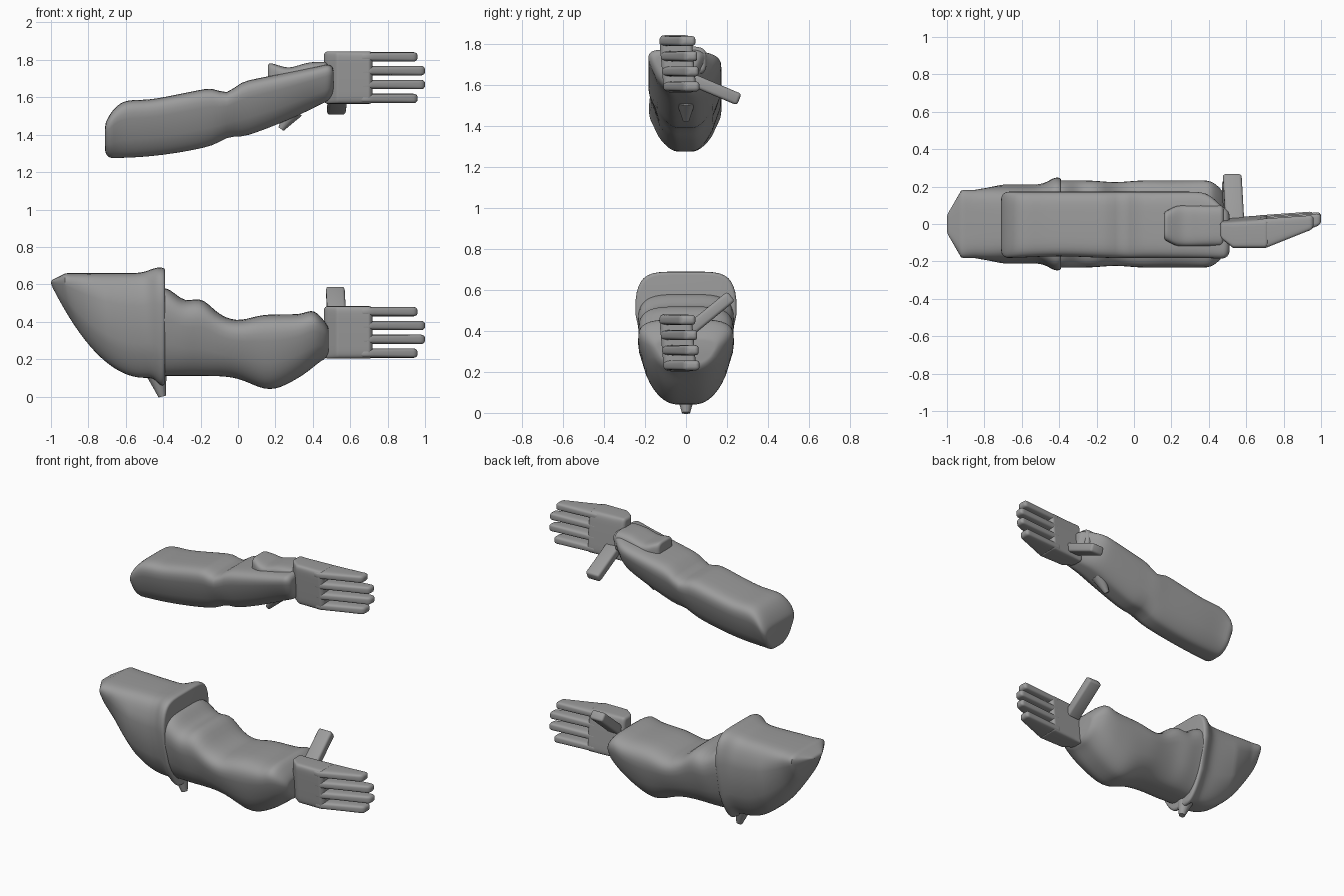
import bpy, bmesh, math
from mathutils import Vector

old_cube = bpy.data.objects.get("Cube")
if old_cube:
    bpy.data.objects.remove(old_cube, do_unlink=True)

shade = (0.33, 0.33, 0.33, 1)
grey = bpy.data.materials.new("plain grey")
grey.use_nodes = True
grey.diffuse_color = shade
grey.node_tree.nodes["Principled BSDF"].inputs["Base Color"].default_value = shade


def swell(x, centre, spread):
    """Soft bump of height one, used for folds and dips in the cloth."""
    return math.exp(-((x - centre) / spread) ** 2)


def power(value, exponent):
    return math.copysign(abs(value) ** exponent, value)


def finish(name, bm):
    bmesh.ops.recalc_face_normals(bm, faces=bm.faces)
    mesh = bpy.data.meshes.new(name)
    bm.to_mesh(mesh)
    bm.free()
    mesh.materials.append(grey)
    mesh.shade_smooth()
    mesh.set_sharp_from_angle(angle=math.radians(40))
    obj = bpy.data.objects.new(name, mesh)
    bpy.context.collection.objects.link(obj)


def loft(name, start, end, bottom, top, front, back, pinch=lambda x: 0,
         boxy=0.4, taper=0.0, fillet=0.02, tilt=0.0, rings=48, sides=40):
    """Skin rounded cross-sections along x; the outline is given by functions of x."""
    bm = bmesh.new()
    loops = []
    for i in range(rings + 1):
        # Rings crowd towards both ends, where the edges are rounded
        x = start + (end - start) * (1 - math.cos(math.pi * i / rings)) / 2
        depth = min(1, (x - start) / fillet, (end - x) / fillet)
        inset = fillet * (1 - math.sqrt(max(0, 1 - (1 - depth) ** 2)))
        low, high = bottom(x) + inset, top(x) - inset
        near, far = front(x) + inset, back(x) - inset
        loop = []
        for k in range(sides):
            angle = math.tau * (k + 0.5) / sides
            v = (1 + power(math.sin(angle), boxy)) / 2
            u = power(math.cos(angle), boxy)
            u *= 1 - taper * (1 - v) ** 2 - pinch(x) * swell(v, 1, 0.35)
            z = low + (high - low) * v
            y = (near + far) / 2 + u * (far - near) / 2 + tilt * (v - 0.5)
            loop.append(bm.verts.new((x, y, z)))
        loops.append(loop)
    for a, b in zip(loops, loops[1:]):
        for k in range(sides):
            n = (k + 1) % sides
            bm.faces.new((a[k], a[n], b[n], b[k]))
    bm.faces.new(loops[0])
    bm.faces.new(loops[-1])
    finish(name, bm)


def bar(name, base, tip, width, thick):
    """Straight rounded bar, flat across x."""
    base, tip = Vector(base), Vector(tip)
    across = Vector((1, 0, 0))
    normal = (tip - base).normalized().cross(across)
    bm = bmesh.new()
    bmesh.ops.create_cube(bm, size=1)
    for v in bm.verts:
        x, y, z = v.co
        v.co = (base + tip) / 2 + across * x * width + normal * y * thick + (tip - base) * z
    bm.normal_update()
    bmesh.ops.bevel(bm, geom=bm.edges[:], offset=thick / 4, segments=3, profile=0.5, affect='EDGES')
    finish(name, bm)


def spur(name, base, tip, radius):
    """Small pointed fold of cloth."""
    base, tip = Vector(base), Vector(tip)
    bm = bmesh.new()
    bmesh.ops.create_cone(bm, cap_ends=True, segments=16, radius1=radius,
                          radius2=radius / 3, depth=(tip - base).length)
    turn = (tip - base).to_track_quat('Z', 'Y')
    for v in bm.verts:
        v.co = (base + tip) / 2 + turn @ v.co
    finish(name, bm)


def hand(side, height, thumb_base, thumb_tip):
    lean = 0.09  # the hand leans back towards its lower edge

    def front_edge(x):
        return -0.12 + 0.4 * max(0, x - 0.7) + 0.8 * max(0, 0.53 - x)

    def back_edge(x):
        return 0.07 * x - 0.01

    span = 0.14
    loft(side + "_palm", 0.46, 0.72, lambda x: height - span, lambda x: height + span,
         front_edge, back_edge, boxy=0.25, tilt=-2 * span * lean)
    # Four fingers, the middle two longer
    for i in range(4):
        offset = (1.5 - i) * 0.074
        z = height + offset
        shift = -lean * offset
        reach = 1.0 if i in (1, 2) else 0.96
        loft(side + "_finger_" + str(i + 1), 0.65, reach,
             lambda x: z - 0.025, lambda x: z + 0.025,
             lambda x: front_edge(x) + shift, lambda x: back_edge(x) + shift,
             boxy=0.5, rings=24, sides=24)
    bar(side + "_thumb", thumb_base, thumb_tip, 0.1, 0.06)


# Upper arm: rising sleeve with a dip midway and a narrowed wrist
loft("upper_sleeve", -0.71, 0.51,
     lambda x: 1.38 + 0.31 * x + 0.23 * x * x + 0.02 * swell(x, -0.05, 0.06),
     lambda x: (1.68 + 0.2 * x - 0.04 * swell(x, -0.06, 0.06)
                + 0.02 * swell(x, -0.6, 0.1) - 0.06 * swell(x, -0.72, 0.06)),
     lambda x: -0.19 + 0.01 * swell(x, -0.4, 0.2),
     lambda x: 0.18 - 0.09 * swell(x, 0.5, 0.08),
     taper=0.6, fillet=0.04)
loft("upper_cuff_fold", 0.16, 0.48,
     lambda x: 1.65, lambda x: 1.79 - 0.03 * swell(x, 0.27, 0.08),
     lambda x: -0.12 + 0.03 * swell(x, 0.16, 0.05),
     lambda x: 0.1 - 0.03 * swell(x, 0.16, 0.05), boxy=0.5)
spur("upper_under_fold", (0.3, 0, 1.53), (0.23, 0, 1.43), 0.05)
hand("upper", 1.705, (0.54, 0, 1.64), (0.525, 0.26, 1.53))


# Lower arm: forearm sleeve with a hollow inside the elbow and a full underside
def forearm_half(x):
    return 0.245 - 0.01 * swell(x, -0.1, 0.1) - 0.07 * swell(x, 0.5, 0.06)


loft("lower_sleeve", -0.44, 0.485,
     lambda x: 0.11 - 0.07 * swell(x, 0.17, 0.14) + 0.1 * swell(x, 0.5, 0.12),
     lambda x: (0.44 + 0.14 * swell(x, -0.4, 0.12) + 0.07 * swell(x, -0.2, 0.08)
                - 0.03 * swell(x, 0, 0.1) + 0.02 * swell(x, 0.4, 0.05) - 0.06 * swell(x, 0.5, 0.06)),
     lambda x: -forearm_half(x), forearm_half, boxy=0.5, taper=0.5, fillet=0.03)


# Shoulder: flat top, wedge-shaped end, bulging flanks and flared rim
def bulge(x):
    return max(0, min(1, (x + 0.85) / 0.15))


def shoulder_half(x):
    return min(0.19 + 0.06 * bulge(x), 0.05 + 1.8 * (x + 1)) + 0.03 * swell(x, -0.41, 0.06)


loft("shoulder_sleeve", -1, -0.39,
     lambda x: 0.1 + 2 * (x + 0.5) ** 2 - 0.06 * swell(x, -0.4, 0.04),
     lambda x: min(0.66, 0.62 + 0.5 * (x + 1)) + 0.03 * swell(x, -0.42, 0.07),
     lambda x: -shoulder_half(x), shoulder_half,
     pinch=lambda x: 0.22 * bulge(x) - 0.1 * swell(x, -0.41, 0.06), taper=0.6, fillet=0.01)
spur("elbow_fold", (-0.44, 0, 0.14), (-0.405, 0, 0), 0.06)
hand("lower", 0.343, (0.53, 0, 0.39), (0.52, 0.22, 0.57))
